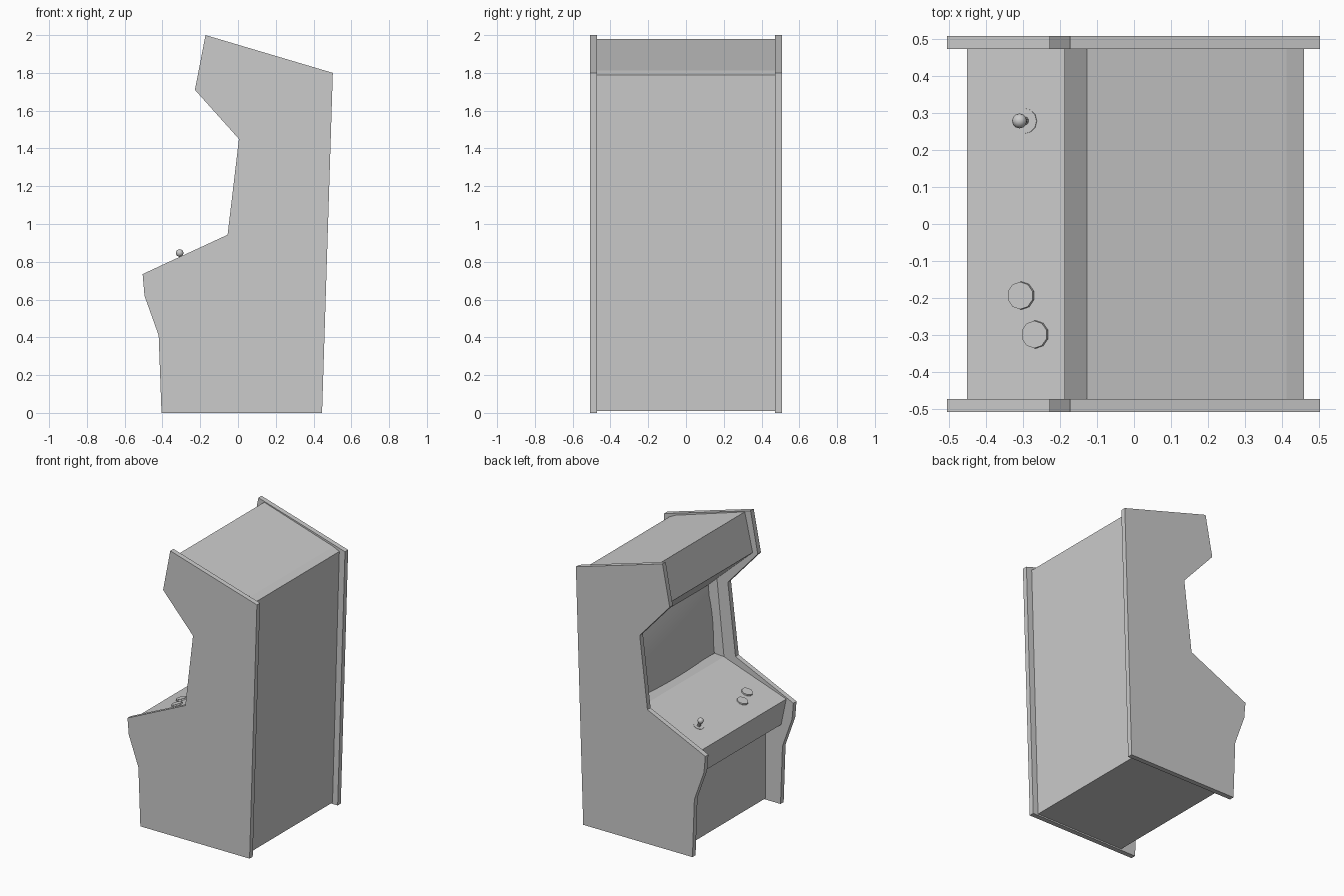
import bpy, bmesh, math
from mathutils import Vector, Matrix

if "Cube" in bpy.data.objects:
    bpy.data.objects.remove(bpy.data.objects["Cube"])


def add_object(name, bm, smooth=False):
    bmesh.ops.recalc_face_normals(bm, faces=bm.faces)
    mesh = bpy.data.meshes.new(name)
    bm.to_mesh(mesh)
    bm.free()
    if smooth:
        for p in mesh.polygons:
            p.use_smooth = True
    ob = bpy.data.objects.new(name, mesh)
    bpy.context.collection.objects.link(ob)
    return ob


def prism(name, profile, y0, y1):
    """Extrude an (x, z) outline from y0 to y1."""
    bm = bmesh.new()
    face = bm.faces.new([bm.verts.new((x, y0, z)) for x, z in profile])
    ext = bmesh.ops.extrude_face_region(bm, geom=[face])
    moved = [g for g in ext["geom"] if isinstance(g, bmesh.types.BMVert)]
    bmesh.ops.translate(bm, verts=moved, vec=(0, y1 - y0, 0))
    return add_object(name, bm)


# Side panels
side = [(-0.405, 0), (0.445, 0), (0.502, 1.8), (-0.172, 2.0), (-0.228, 1.71),
        (0.005, 1.45), (-0.055, 0.943), (-0.505, 0.735), (-0.495, 0.62), (-0.42, 0.41)]
prism("left_side_panel", side, 0.472, 0.507)
prism("right_side_panel", side, -0.507, -0.472)

# Inner cabinet: kick panel, control panel, screen recess, marquee and top
W = 0.472
panel_front, panel_back = Vector((-0.45, 0, 0.75)), Vector((0.035, 0, 0.918))
screen_top = Vector((0.09, 0, 1.455))
body = [(0.36, 0.01), (-0.29, 0.01), (-0.29, 0.55), (-0.41, 0.56),
        (panel_front.x, panel_front.z), (panel_back.x, panel_back.z),
        (0.10, 0.93), (0.155, 1.46), (screen_top.x, screen_top.z),
        (-0.188, 1.71), (-0.127, 1.98), (0.412, 1.812)]
prism("cabinet_body", body, -W, W)
prism("back_panel", [(0.36, 0.01), (0.405, 0.01), (0.458, 1.79), (0.412, 1.812)], -W, W)

# Screen frame of reference: y across, v up the slope, n towards the player
centre = (panel_back + screen_top) / 2
up = (screen_top - panel_back).normalized()
out = Vector((-up.z, 0, up.x))
half_h = (screen_top - panel_back).length / 2


def on_screen(y, v, n):
    return centre + Vector((0, y, 0)) + up * v + out * n


# Bezel sloping inwards around the screen
bm = bmesh.new()
corners = [(-1, -1), (1, -1), (1, 1), (-1, 1)]
rings = [[bm.verts.new(on_screen(a * w, b * h, n)) for a, b in corners]
         for w, h, n in ((W, half_h, 0), (W - 0.045, half_h - 0.035, -0.04))]
for i in range(4):
    j = (i + 1) % 4
    bm.faces.new((rings[0][i], rings[0][j], rings[1][j], rings[1][i]))
add_object("screen_bezel", bm)

# Bulging glass
bm = bmesh.new()
N = 12
grid = []
for i in range(N + 1):
    a = 2 * i / N - 1
    grid.append([])
    for k in range(N + 1):
        b = 2 * k / N - 1
        n = -0.02 - 0.015 * (a * a + b * b)
        grid[i].append(bm.verts.new(on_screen(a * (W - 0.03), b * (half_h - 0.02), n)))
for i in range(N):
    for k in range(N):
        bm.faces.new((grid[i][k], grid[i + 1][k], grid[i + 1][k + 1], grid[i][k + 1]))
add_object("screen_glass", bm, True)

# Controls stand square to the sloping control panel
slope = (panel_back - panel_front).normalized()
normal = Vector((-slope.z, 0, slope.x))
tilt = normal.to_track_quat('Z', 'X').to_matrix().to_4x4()


def panel_point(x, y):
    t = (x - panel_front.x) / (panel_back.x - panel_front.x)
    p = panel_front.lerp(panel_back, t)
    return Vector((p.x, y, p.z))


def disc(name, x, y, r0, r1, height, sides):
    bm = bmesh.new()
    mat = Matrix.Translation(panel_point(x, y) + normal * height / 2) @ tilt
    bmesh.ops.create_cone(bm, cap_ends=True, segments=sides, radius1=r0, radius2=r1,
                          depth=height, matrix=mat)
    return add_object(name, bm)


for i, (x, y) in enumerate(((-0.304, -0.193), (-0.266, -0.298))):
    disc(f"button_{i + 1}", x, y, 0.038, 0.037, 0.01, 10)

# Joystick
disc("joystick_base", -0.294, 0.278, 0.034, 0.034, 0.003, 12)
disc("joystick_shaft", -0.294, 0.278, 0.012, 0.009, 0.04, 10)
bm = bmesh.new()
bmesh.ops.create_uvsphere(bm, u_segments=12, v_segments=8, radius=0.02,
                          matrix=Matrix.Translation(panel_point(-0.294, 0.278) + normal * 0.045))
add_object("joystick_ball", bm, True)
